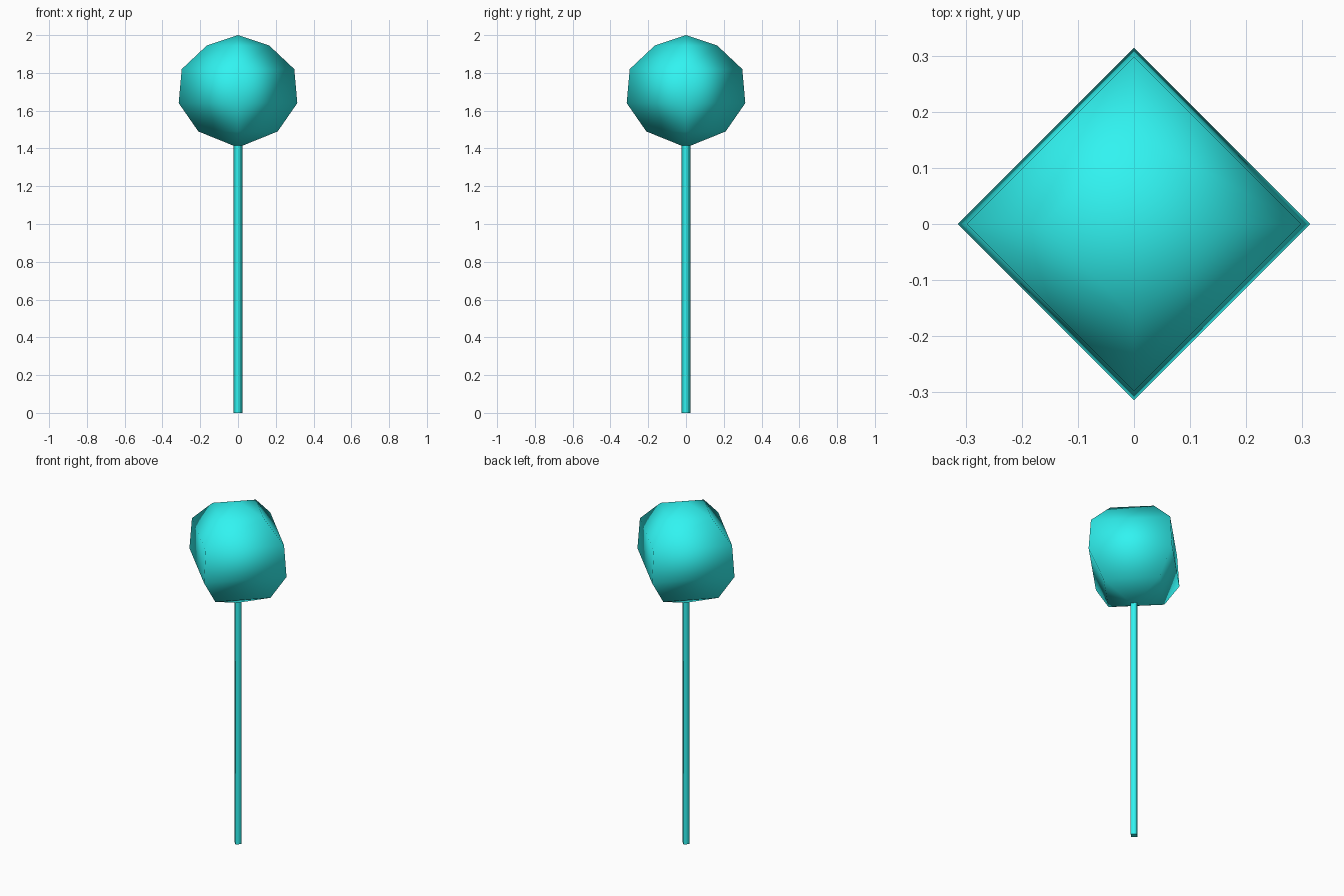
import bpy, bmesh, math

if "Cube" in bpy.data.objects:
    bpy.data.objects.remove(bpy.data.objects["Cube"])

mat = bpy.data.materials.new("cyan")
mat.diffuse_color = (0.03, 0.9, 0.88, 1)
mat.use_nodes = True
mat.node_tree.nodes["Principled BSDF"].inputs["Base Color"].default_value = mat.diffuse_color
SIDES = 4


def lathe(name, profile, sharp_rims=False):
    """Revolve (radius, z) points in four steps, corners on the x and y axes."""
    bm = bmesh.new()
    rings = []
    for r, z in profile:
        if r == 0:
            rings.append([bm.verts.new((0, 0, z))] * SIDES)
        else:
            rings.append([bm.verts.new((r * math.cos(a), r * math.sin(a), z))
                          for a in (2 * math.pi * i / SIDES for i in range(SIDES))])
    for low, high in zip(rings, rings[1:]):
        for i in range(SIDES):
            j = (i + 1) % SIDES
            corners = list(dict.fromkeys((low[i], low[j], high[j], high[i])))
            bm.faces.new(corners)
    # Close open ends
    if profile[0][0] > 0:
        bm.faces.new(rings[0][::-1])
    if profile[-1][0] > 0:
        bm.faces.new(rings[-1])
    bmesh.ops.recalc_face_normals(bm, faces=bm.faces)
    for f in bm.faces:
        f.smooth = True
    if sharp_rims:
        for e in bm.edges:
            e.smooth = abs(e.verts[0].co.z - e.verts[1].co.z) > 1e-4
    mesh = bpy.data.meshes.new(name)
    bm.to_mesh(mesh)
    bm.free()
    mesh.materials.append(mat)
    obj = bpy.data.objects.new(name, mesh)
    bpy.context.collection.objects.link(obj)
    return obj


# Thin four-sided stick
lathe("stick", [(0.023, 0), (0.023, 1.415)], sharp_rims=True)

# Rounded four-sided head
lathe("head", [(0, 1.405), (0.21, 1.49), (0.314, 1.64),
               (0.298, 1.82), (0.165, 1.945), (0, 2.0)])
